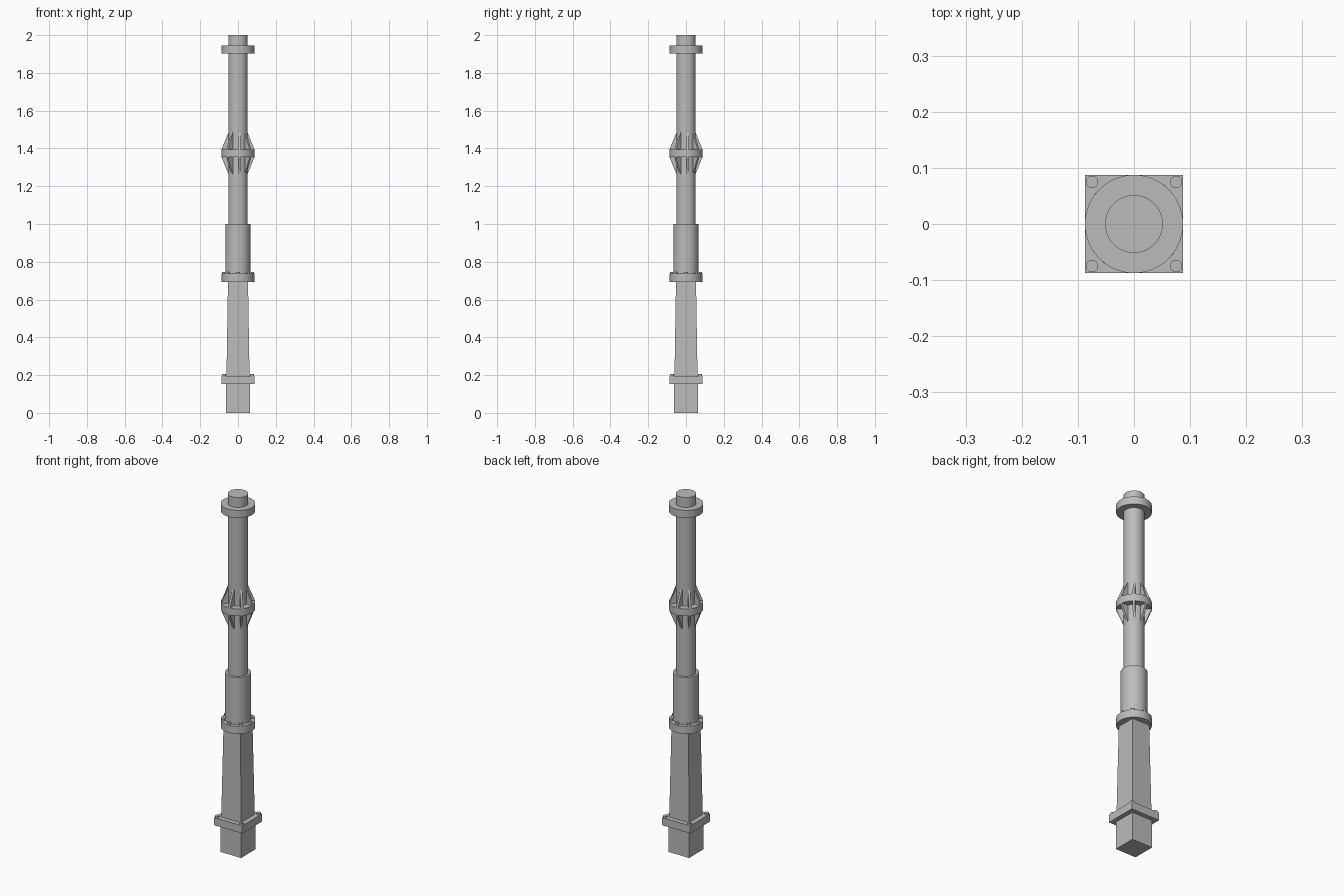
import bpy
import bmesh
from math import cos, sin, pi
from mathutils import Matrix

cube = bpy.data.objects.get("Cube")
if cube:
    bpy.data.objects.remove(cube, do_unlink=True)

grey = bpy.data.materials.new("steel grey")
grey.use_nodes = True
colour = (0.5, 0.5, 0.5, 1)
grey.diffuse_color = colour
grey.node_tree.nodes["Principled BSDF"].inputs["Base Color"].default_value = colour


def finish(name, bm, smooth=False):
    bmesh.ops.recalc_face_normals(bm, faces=bm.faces)
    mesh = bpy.data.meshes.new(name)
    bm.to_mesh(mesh)
    bm.free()
    mesh.materials.append(grey)
    obj = bpy.data.objects.new(name, mesh)
    bpy.context.collection.objects.link(obj)
    if smooth:
        bpy.ops.object.select_all(action="DESELECT")
        obj.select_set(True)
        bpy.context.view_layer.objects.active = obj
        bpy.ops.object.shade_smooth_by_angle()


def add_cone(bm, r1, r2, z1, z2, sides, x=0, y=0, turn=0):
    place = Matrix.Translation((x, y, (z1 + z2) / 2)) @ Matrix.Rotation(turn, 4, "Z")
    bmesh.ops.create_cone(bm, cap_ends=True, segments=sides, radius1=r1,
                          radius2=r2, depth=z2 - z1, matrix=place)


def cylinder(name, r, z1, z2):
    bm = bmesh.new()
    add_cone(bm, r, r, z1, z2, 64)
    finish(name, bm, True)


def square_post(name, half1, half2, z1, z2):
    bm = bmesh.new()
    add_cone(bm, half1 * 2 ** 0.5, half2 * 2 ** 0.5, z1, z2, 4, turn=pi / 4)
    finish(name, bm)


def bolts(name, count, ring, r, z1, z2, start):
    bm = bmesh.new()
    for i in range(count):
        a = start + i * 2 * pi / count
        add_cone(bm, r, r, z1, z2, 24, ring * cos(a), ring * sin(a))
    finish(name, bm, True)


def ribs(name, z_flange, z_tip):
    # Triangular gussets set to one side of each radial line
    bm = bmesh.new()
    profile = [(0.045, z_flange), (0.0875, z_flange), (0.051, z_tip), (0.045, z_tip)]
    for i in range(8):
        sides = [[bm.verts.new((x, y, z)) for x, z in profile] for y in (0, 0.012)]
        for side in sides:
            bm.faces.new(side)
        for j in range(4):
            k = (j + 1) % 4
            bm.faces.new((sides[0][j], sides[0][k], sides[1][k], sides[1][j]))
        bmesh.ops.rotate(bm, verts=sides[0] + sides[1],
                         matrix=Matrix.Rotation(i * pi / 4, 3, "Z"))
    finish(name, bm)


# Square lower section
square_post("base_block", 0.063, 0.063, 0, 0.155)
square_post("base_plate", 0.0875, 0.0875, 0.153, 0.196)
square_post("tapered_post", 0.061, 0.053, 0.196, 0.696)
bolts("base_plate_bolts", 4, 0.075 * 2 ** 0.5, 0.011, 0.19, 0.205, pi / 4)

# Round sleeve and pipe
cylinder("lower_flange", 0.0875, 0.694, 0.737)
bolts("lower_flange_bolts", 8, 0.077, 0.009, 0.73, 0.747, 0)
cylinder("sleeve", 0.066, 0.737, 1.0)
cylinder("pipe", 0.0515, 1.0, 2.0)

# Ribbed middle flange and top collar
cylinder("middle_flange", 0.0875, 1.354, 1.394)
ribs("upper_ribs", 1.394, 1.484)
ribs("lower_ribs", 1.354, 1.265)
cylinder("top_collar", 0.0875, 1.903, 1.945)
